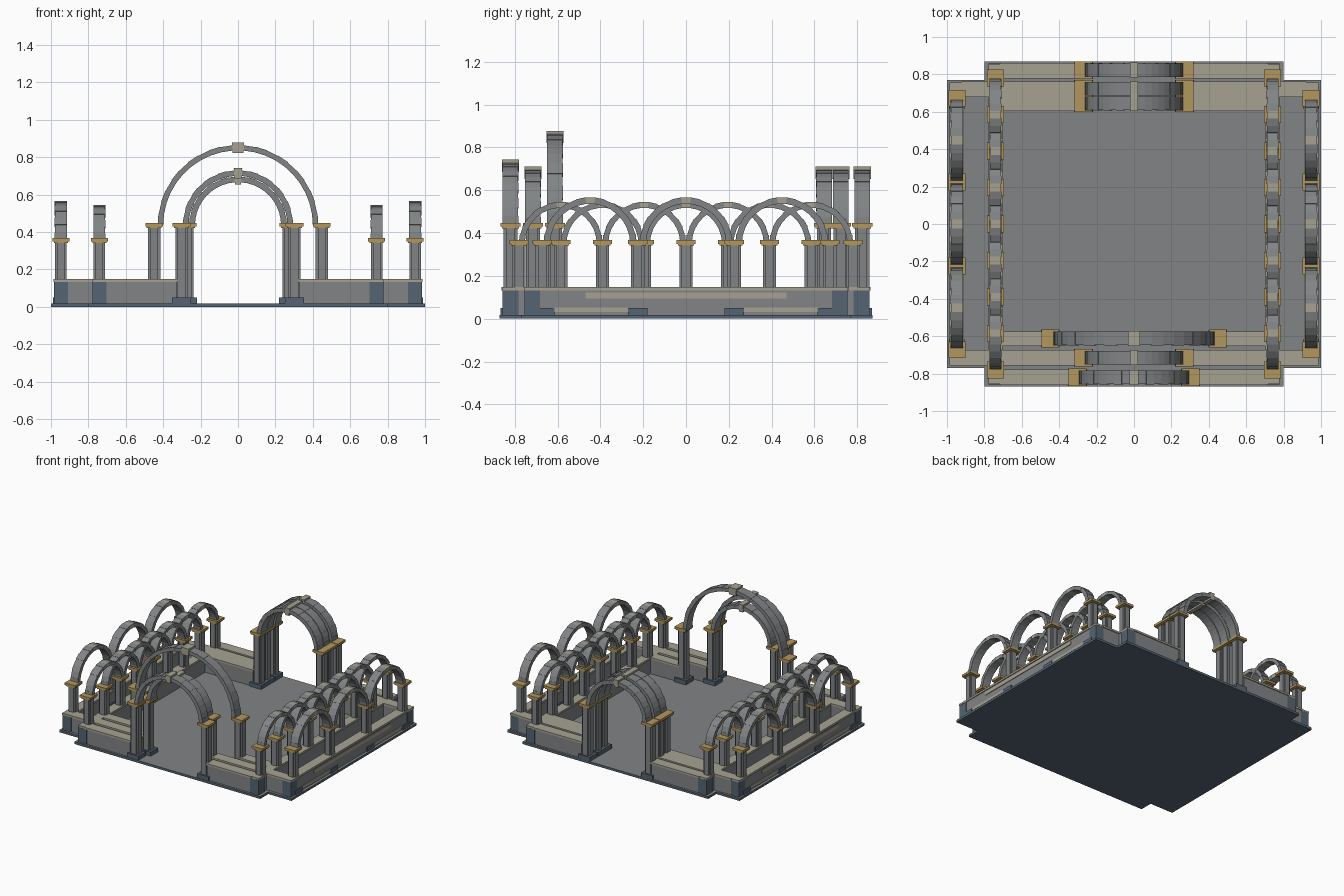
import bpy, bmesh, math
from mathutils import Matrix, Vector

if "Cube" in bpy.data.objects:
    bpy.data.objects.remove(bpy.data.objects["Cube"])


def make_mat(name, rgb):
    m = bpy.data.materials.new(name)
    m.use_nodes = True
    m.diffuse_color = (*rgb, 1)
    m.node_tree.nodes["Principled BSDF"].inputs["Base Color"].default_value = (*rgb, 1)
    return m


GREY = make_mat("grey_stone", (0.22, 0.23, 0.235))
PALE = make_mat("pale_stone", (0.38, 0.36, 0.29))
GOLD = make_mat("gold_stone", (0.45, 0.31, 0.11))
BLUE = make_mat("blue_slate", (0.09, 0.13, 0.17))


def finish(name, bm, *mats):
    bmesh.ops.recalc_face_normals(bm, faces=bm.faces)
    mesh = bpy.data.meshes.new(name)
    bm.to_mesh(mesh)
    bm.free()
    for m in mats:
        mesh.materials.append(m)
    ob = bpy.data.objects.new(name, mesh)
    bpy.context.collection.objects.link(ob)
    return ob


def add_box(bm, x0, x1, y0, y1, z0, z1):
    size = Matrix.Diagonal((x1 - x0, y1 - y0, z1 - z0, 1))
    mid = Matrix.Translation(((x0 + x1) / 2, (y0 + y1) / 2, (z0 + z1) / 2))
    bmesh.ops.create_cube(bm, size=1, matrix=mid @ size)


def boxes(name, mat, specs):
    bm = bmesh.new()
    for s in specs:
        add_box(bm, *s)
    return finish(name, bm, mat)


def extrude_outline(bm, pts, z0, z1):
    face = bm.faces.new([bm.verts.new((x, y, z0)) for x, y in pts])
    res = bmesh.ops.extrude_face_region(bm, geom=[face])
    verts = [v for v in res["geom"] if isinstance(v, bmesh.types.BMVert)]
    bmesh.ops.translate(bm, verts=verts, vec=(0, 0, z1 - z0))


def notched(cx, cy, a, b, c, d):
    """Plus-shaped outline: outer half sizes a, b and arm half sizes c, d."""
    out = []
    for sx, sy in ((1, 1), (-1, 1), (-1, -1), (1, -1)):
        corner = [(a, d), (c, d), (c, b)]
        if sx * sy < 0:
            corner.reverse()
        out += [(cx + sx * x, cy + sy * y) for x, y in corner]
    return out


def columns(name, spots, z0, z1, half=0.031):
    """Notched square shafts with a two-step capital."""
    shaft, cap = bmesh.new(), bmesh.new()
    for x, y in spots:
        extrude_outline(shaft, notched(x, y, half, half, half * 0.65, half * 0.65), z0, z1)
        for h, lo, hi in ((half + 0.007, z1 - 0.008, z1), (half + 0.014, z1, z1 + 0.018)):
            add_box(cap, x - h, x + h, y - h, y + h, lo, hi)
    finish(name + "_shafts", shaft, GREY)
    finish(name + "_capitals", cap, GOLD)


def arch(name, centre, r_in, r_out, depth, along_y=False, count=17, keystone=0.0):
    """Half ring of wedge stones; the middle stone is pale."""
    bm = bmesh.new()
    turn = Matrix.Rotation(math.pi / 2, 4, "Z") if along_y else Matrix()
    place = Matrix.Translation(centre) @ turn
    for i in range(count):
        mid = i == count // 2
        grow = keystone if mid else -0.002 * (i % 2)
        half = depth / 2 + (0.003 if mid and keystone else -0.001 * (i % 2))
        ends = [math.pi * i / count, math.pi * (i + 1) / count]
        ring = [(r_in - (grow if mid else 0), ends[0]), (r_out + grow, ends[0]),
                (r_out + grow, ends[1]), (r_in - (grow if mid else 0), ends[1])]
        loops = [[bm.verts.new(place @ Vector((r * math.cos(t), y, r * math.sin(t))))
                  for r, t in ring] for y in (-half, half)]
        faces = [bm.faces.new(loops[0]), bm.faces.new(loops[1][::-1])]
        for k in range(4):
            n = (k + 1) % 4
            faces.append(bm.faces.new((loops[0][k], loops[1][k], loops[1][n], loops[0][n])))
        for f in faces:
            f.material_index = int(mid)
    finish(name, bm, GREY, PALE)


# Cross-shaped base slab with grey paving on top
bm = bmesh.new()
extrude_outline(bm, notched(0, 0, 1, 0.87, 0.8, 0.77), 0, 0.018)
bm.normal_update()
bmesh.ops.recalc_face_normals(bm, faces=bm.faces)
for f in bm.faces:
    f.material_index = int(f.normal.z > 0.5)
finish("base_slab", bm, BLUE, GREY)

FLOOR, WALL, TOP = 0.018, 0.133, 0.148
SIDES = (-1, 1)


def wall(name, runs):
    """Low walls with a thin overhanging coping."""
    boxes(name, GREY, [(*r, FLOOR, WALL) for r in runs])
    e = 0.006
    boxes(name + "_coping", PALE,
          [(r[0] - e, r[1] + e, r[2] - e, r[3] + e, WALL, TOP) for r in runs])


def both(x0, x1, y0, y1):
    return [(x0, x1, y0, y1), (-x1, -x0, y0, y1)]


# Low walls
wall("outer_side_wall", both(0.915, 0.98, -0.75, 0.75))
wall("inner_side_wall", both(0.71, 0.772, -0.85, 0.85))
wall("front_wall", both(0.33, 0.71, -0.855, -0.785))
wall("front_second_wall", both(0.30, 0.915, -0.75, -0.68))
wall("front_inner_wall", both(0.47, 0.71, -0.645, -0.58))
wall("back_wall", both(0.30, 0.71, 0.785, 0.855))
wall("back_inner_wall", both(0.30, 0.71, 0.61, 0.755))
wall("back_corner_wall", both(0.772, 0.915, 0.685, 0.755))

# Pale bands on the outer side walls
bands = []
for s in SIDES:
    x = sorted((s * 0.979, s * 0.985))
    bands.append((*x, -0.47, 0.47, 0.095, 0.122))
    for t in SIDES:
        bands.append((*x, *sorted((t * 0.27, t * 0.62)), 0.032, 0.052))
boxes("side_wall_bands", PALE, bands)

# Slate corner piers and small wall footings
piers = []
for s in SIDES:
    for t in SIDES:
        for x, y in ((0.947, 0.718), (0.741, 0.82)):
            piers.append((s * x - 0.037, s * x + 0.037, t * y - 0.037, t * y + 0.037, FLOOR, WALL))
        for y in (0.225, 0.66):
            piers.append((s * 0.947 - 0.042, s * 0.947 + 0.042, t * y - 0.045, t * y + 0.045, FLOOR, 0.05))
boxes("slate_piers", BLUE, piers)

# Side colonnades: wide outer arches and interlaced inner arches
for s, label in ((1, "left"), (-1, "right")):
    columns(label + "_outer_columns", [(s * 0.947, y) for y in (-0.672, -0.225, 0.225, 0.672)], TOP, 0.35)
    for i in range(3):
        arch(f"{label}_outer_arch_{i + 1}", (s * 0.947, (i - 1) * 0.448, 0.35),
             0.187, 0.218, 0.066, True, 15)
    step = 0.195
    columns(label + "_inner_columns", [(s * 0.741, (i - 4) * step) for i in range(9)], TOP, 0.35)
    for i in range(7):
        arch(f"{label}_inner_arch_{i + 1}", (s * 0.741, (i - 3) * step, 0.35),
             0.168, 0.196, 0.064 - 0.003 * (i % 2), True, 15)

# Gate arches: name, y, inner radius, outer radius, column offset
gates = [("front_gate", -0.82, 0.264, 0.295, 0.302), ("front_second_gate", -0.715, 0.230, 0.262, 0.270),
         ("front_tall_gate", -0.612, 0.400, 0.430, 0.448), ("back_inner_gate", 0.645, 0.230, 0.262, 0.270),
         ("back_middle_gate", 0.723, 0.230, 0.262, 0.270), ("back_gate", 0.823, 0.230, 0.262, 0.270)]
for name, y, r_in, r_out, off in gates:
    columns(name + "_columns", [(s * off, y) for s in SIDES], FLOOR, 0.43, 0.033)
    arch(name + "_arch", (0, y, 0.436), r_in, r_out, 0.074, False, 21, 0.013)
    boxes(name + "_plinths", BLUE,
          [(s * off - 0.05, s * off + 0.05, y - 0.046, y + 0.046, FLOOR, 0.05) for s in SIDES])
